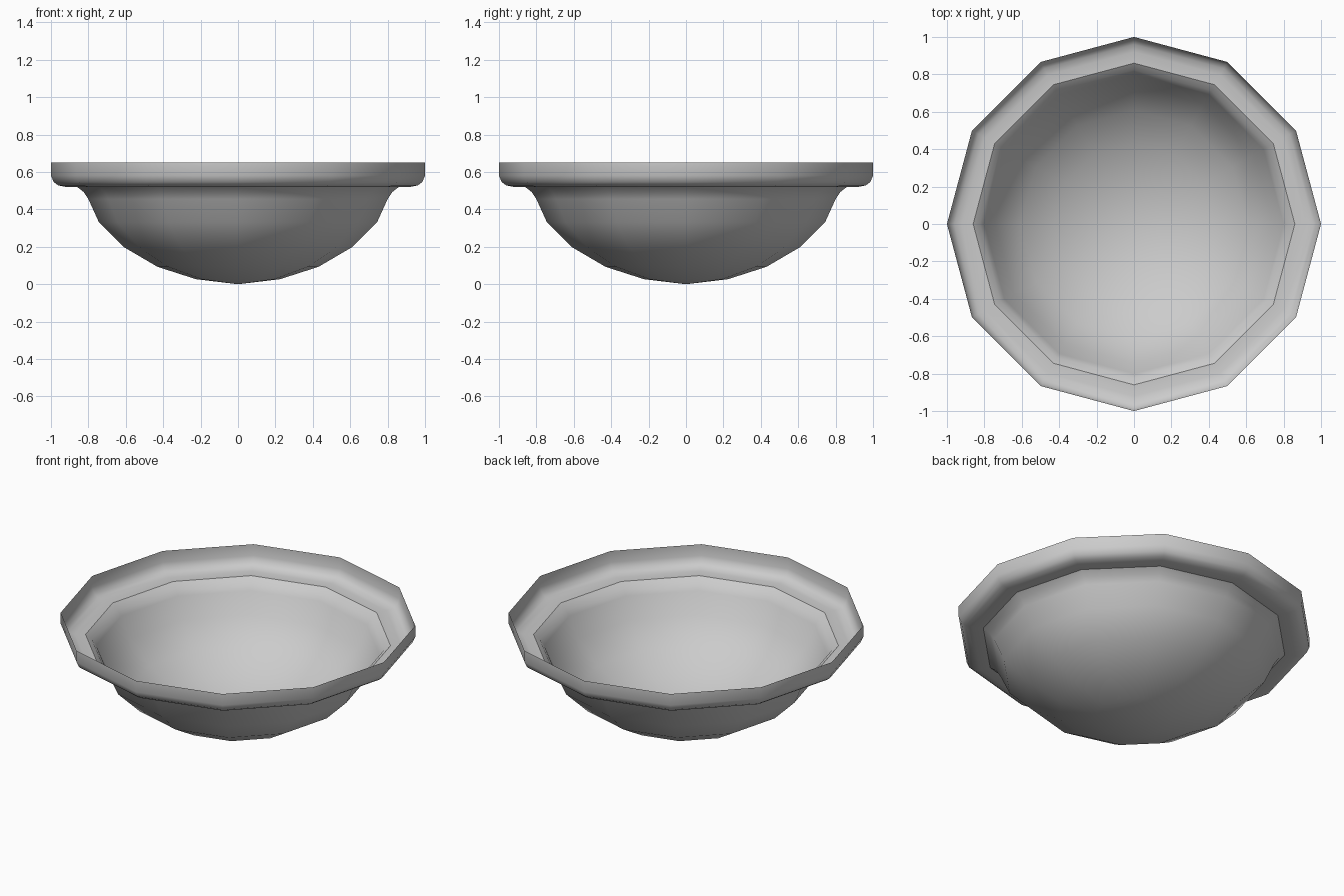
import bpy, bmesh, math

if "Cube" in bpy.data.objects:
    bpy.data.objects.remove(bpy.data.objects["Cube"])

SIDES = 12


def lathe(name, profile):
    """Revolve an (r, z) profile around z into a smooth 12-sided shell."""
    bm = bmesh.new()
    verts = [bm.verts.new((r, 0, z)) for r, z in profile]
    edges = [bm.edges.new(pair) for pair in zip(verts, verts[1:])]
    bmesh.ops.spin(bm, geom=verts + edges, cent=(0, 0, 0), axis=(0, 0, 1),
                   angle=math.tau, steps=SIDES, use_merge=False)
    bmesh.ops.remove_doubles(bm, verts=bm.verts[:], dist=1e-4)
    bmesh.ops.recalc_face_normals(bm, faces=bm.faces[:])
    # make the upper side the front of the open shell
    if sum(f.normal.z * f.calc_area() for f in bm.faces) < 0:
        bmesh.ops.reverse_faces(bm, faces=bm.faces[:])
    for f in bm.faces:
        f.smooth = True
    mesh = bpy.data.meshes.new(name)
    bm.to_mesh(mesh)
    bm.free()
    obj = bpy.data.objects.new(name, mesh)
    bpy.context.collection.objects.link(obj)
    return obj


# Rounded basin with a small flare at the lip
lathe("bowl", [(0, 0), (0.225, 0.027), (0.43, 0.093), (0.608, 0.197),
               (0.743, 0.33), (0.80, 0.455), (0.825, 0.493), (0.86, 0.52)])

# Flat ledge curling up into a thin vertical rim
lathe("rim", [(0.86, 0.52), (0.92, 0.52), (0.96, 0.528), (0.985, 0.546),
              (1.0, 0.58), (1.0, 0.65)])
